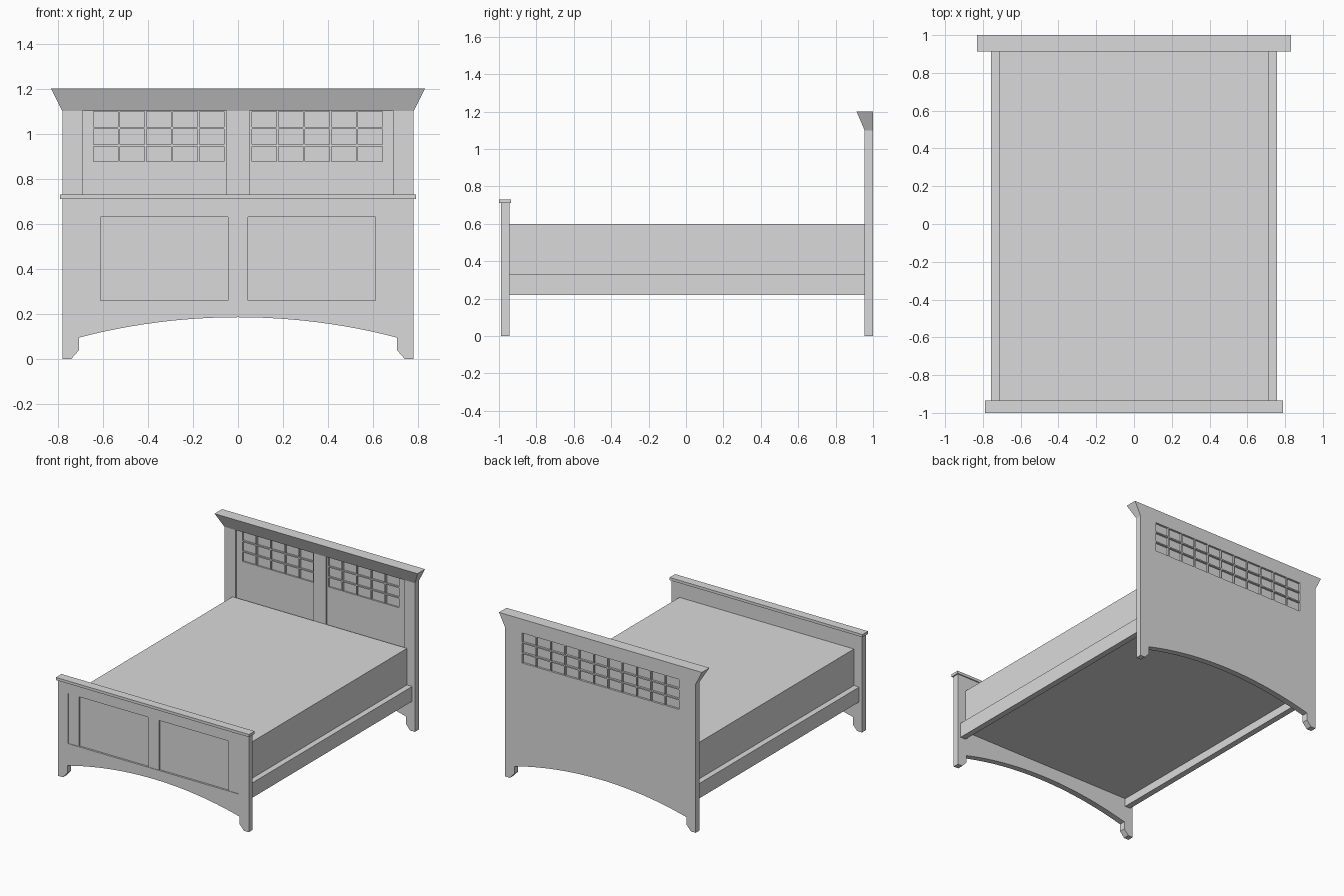
import bpy, bmesh, math

cube = bpy.data.objects.get("Cube")
if cube:
    bpy.data.objects.remove(cube, do_unlink=True)

GREY = (0.7, 0.7, 0.7, 1.0)
mat = bpy.data.materials.new("light grey")
mat.use_nodes = True
mat.diffuse_color = GREY
mat.node_tree.nodes["Principled BSDF"].inputs["Base Color"].default_value = GREY


def finish(name, bm):
    bmesh.ops.recalc_face_normals(bm, faces=bm.faces)
    mesh = bpy.data.meshes.new(name)
    bm.to_mesh(mesh)
    bm.free()
    mesh.materials.append(mat)
    obj = bpy.data.objects.new(name, mesh)
    bpy.context.collection.objects.link(obj)
    return obj


def add_box(bm, x, y, z):
    """Add a box from (min, max) pairs on each axis."""
    verts = bmesh.ops.create_cube(bm, size=1)["verts"]
    for v in verts:
        v.co = [lo + (c + 0.5) * (hi - lo) for c, (lo, hi) in zip(v.co, (x, y, z))]
    return verts


def boxes(name, *items):
    bm = bmesh.new()
    for item in items:
        add_box(bm, *item)
    return finish(name, bm)


def board(name, y, height):
    """Upright board with two shaped feet and an arched lower edge."""
    half, rise, low = 0.705, 0.09, 0.095
    radius = (half ** 2 + rise ** 2) / (2 * rise)
    steps = 24
    arch = []
    for i in range(steps + 1):
        x = half * (1 - 2 * i / steps)
        arch.append((x, low + rise - radius + math.sqrt(radius ** 2 - x ** 2)))
    foot = [(0.78, height), (0.78, 0), (0.74, 0), (half, 0.04)]
    outline = foot + arch + [(-x, z) for x, z in reversed(foot)]
    bm = bmesh.new()
    face = bm.faces.new([bm.verts.new((x, y[0], z)) for x, z in outline])
    moved = bmesh.ops.extrude_face_region(bm, geom=[face])["geom"]
    for v in moved:
        if isinstance(v, bmesh.types.BMVert):
            v.co.y = y[1]
    return finish(name, bm)


def carve(target, *items):
    """Cut boxes out of a board."""
    cutter = boxes("cutter", *items)
    cutter.hide_render = True
    mod = target.modifiers.new("carve", "BOOLEAN")
    mod.operation = "DIFFERENCE"
    mod.solver = "EXACT"
    mod.object = cutter
    bpy.context.view_layer.objects.active = target
    bpy.ops.object.modifier_apply(modifier=mod.name)
    bpy.data.objects.remove(cutter, do_unlink=True)


# Headboard with two recessed panels and rows of small window pockets
headboard = board("headboard", (0.955, 1.0), 1.10)
carve(headboard, *[((min(s * 0.05, s * 0.69), max(s * 0.05, s * 0.69)),
                    (0.9, 0.967), (0.40, 1.15)) for s in (-1, 1)])
front_panes, back_panes = [], []
for col in range(-5, 6):
    for z in (0.91, 0.987, 1.064):
        cx = col * 0.1173
        xs, zs = (cx - 0.0545, cx + 0.0545), (z - 0.034, z + 0.034)
        back_panes.append((xs, (0.985, 1.05), zs))
        if col:
            front_panes.append((xs, (0.96, 0.979), zs))
# The panes beside the middle stile stop at its edge
front_panes = [((max(x[0], 0.06), x[1]) if x[0] > 0 else (x[0], min(x[1], -0.06)), y, z)
               for x, y, z in front_panes]
carve(headboard, *front_panes)
carve(headboard, *back_panes)

# Flared crown on the headboard, flat at the back
bm = bmesh.new()
for v in add_box(bm, (-0.78, 0.78), (0.955, 1.0), (1.10, 1.20)):
    if v.co.z > 1.15:
        v.co.x *= 0.83 / 0.78
        if v.co.y < 0.98:
            v.co.y = 0.912
finish("headboard_crown", bm)

# Footboard with a recessed panel, three stiles and a cap
footboard = board("footboard", (-0.988, -0.943), 0.71)
carve(footboard, ((-0.70, 0.70), (-1.1, -0.974), (0.26, 0.63)))
boxes("footboard_stiles", *[((x - 0.044, x + 0.044), (-0.984, -0.972), (0.26, 0.63))
                            for x in (-0.655, 0, 0.655)])
boxes("footboard_cap", ((-0.79, 0.79), (-1.0, -0.935), (0.71, 0.73)))

# Side rails and mattress
for name, s in (("left_rail", 1), ("right_rail", -1)):
    a, b = sorted((s * 0.713, s * 0.757))
    boxes(name, ((a, b), (-0.944, 0.956), (0.22, 0.33)))
boxes("mattress", ((-0.714, 0.714), (-0.944, 0.956), (0.28, 0.60)))
